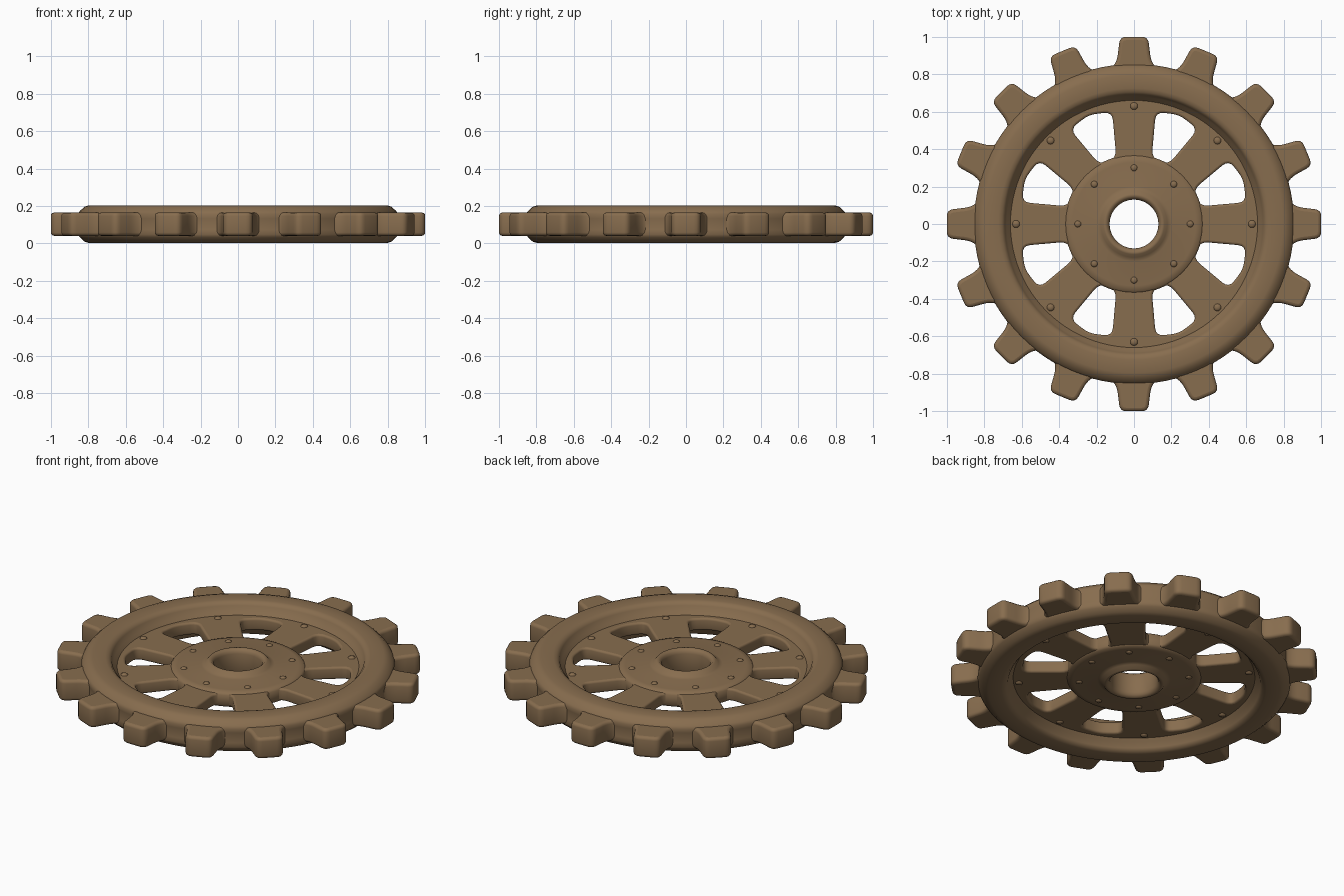
import bpy, bmesh
from math import cos, sin, pi, radians
from mathutils import Vector, Matrix

cube = bpy.data.objects.get("Cube")
if cube:
    bpy.data.objects.remove(cube, do_unlink=True)

MID = 0.103  # height of the wheel's middle plane

brown = bpy.data.materials.new("worn brown metal")
color = (0.245, 0.153, 0.077, 1)
brown.diffuse_color = color
brown.use_nodes = True
shader = brown.node_tree.nodes["Principled BSDF"]
shader.inputs["Base Color"].default_value = color
shader.inputs["Roughness"].default_value = 0.8


def finish(name, mesh, angle=40):
    """Link a mesh as a named, smooth shaded part on the middle plane."""
    mesh.materials.clear()
    mesh.materials.append(brown)
    obj = bpy.data.objects.new(name, mesh)
    bpy.context.collection.objects.link(obj)
    obj.location.z = MID
    bpy.ops.object.select_all(action="DESELECT")
    obj.select_set(True)
    bpy.context.view_layer.objects.active = obj
    bpy.ops.object.shade_smooth_by_angle(angle=radians(angle))
    return obj


def from_bmesh(name, bm, angle=40):
    bmesh.ops.recalc_face_normals(bm, faces=bm.faces)
    mesh = bpy.data.meshes.new(name)
    bm.to_mesh(mesh)
    bm.free()
    return finish(name, mesh, angle)


def lathe(name, half):
    """Spin a (radius, height) half profile, mirrored below the middle plane."""
    loop = half + [(r, -z) for r, z in reversed(half)]
    bm = bmesh.new()
    verts = [bm.verts.new((r, 0, z)) for r, z in loop]
    edges = [bm.edges.new((v, verts[i - 1])) for i, v in enumerate(verts)]
    bmesh.ops.spin(bm, geom=verts + edges, cent=(0, 0, 0), axis=(0, 0, 1),
                   angle=2 * pi, steps=96)
    bmesh.ops.remove_doubles(bm, verts=bm.verts, dist=0.0005)
    return from_bmesh(name, bm, 50)


def rounded(points, radius, steps=4):
    """Round every corner of a closed outline."""
    out = []
    for i, p in enumerate(points):
        before, after = points[i - 1], points[(i + 1) % len(points)]
        a = p + (before - p).normalized() * min(radius, (before - p).length * 0.45)
        b = p + (after - p).normalized() * min(radius, (after - p).length * 0.45)
        for k in range(steps + 1):
            t = k / steps
            out.append(a * (1 - t) ** 2 + p * 2 * t * (1 - t) + b * t * t)
    return out


def turned(points, angle):
    turn = Matrix.Rotation(angle, 2)
    return [turn @ p for p in points]


def circle(radius, count=96):
    return [Vector((radius * cos(2 * pi * i / count), radius * sin(2 * pi * i / count)))
            for i in range(count)]


def plate(name, outlines, half_height, bevel):
    """Filled flat outlines with holes, thickened and with rounded edges."""
    curve = bpy.data.curves.new(name + " outline", "CURVE")
    curve.dimensions = "2D"
    curve.fill_mode = "BOTH"
    curve.extrude = half_height - bevel
    curve.bevel_depth = bevel
    curve.bevel_resolution = 2
    curve.offset = -bevel
    for points in outlines:
        spline = curve.splines.new("POLY")
        spline.points.add(len(points) - 1)
        for target, p in zip(spline.points, points):
            target.co = (p.x, p.y, 0, 1)
        spline.use_cyclic_u = True
    helper = bpy.data.objects.new(name + " helper", curve)
    bpy.context.collection.objects.link(helper)
    graph = bpy.context.evaluated_depsgraph_get()
    mesh = bpy.data.meshes.new_from_object(helper.evaluated_get(graph))
    bpy.data.objects.remove(helper, do_unlink=True)
    mesh.name = name
    return finish(name, mesh)


# Toothed crown: one tooth repeated sixteen times around the rim
tooth = [Vector(p) for p in ((0.832, -0.118), (0.875, -0.09), (1.0, -0.075),
                             (1.0, 0.075), (0.875, 0.09), (0.832, 0.118))]
crown = [p for i in range(16) for p in turned(tooth, i * pi / 8)]
plate("toothed_crown", [rounded(crown, 0.035), circle(0.75)], 0.062, 0.018)

# Raised rim, standing proud of the teeth and the web
lathe("outer_rim", [(0.655, 0.02), (0.66, 0.036), (0.68, 0.048), (0.69, 0.08),
                    (0.705, 0.096), (0.725, 0.1), (0.795, 0.101), (0.82, 0.093),
                    (0.845, 0.07), (0.855, 0.055), (0.85, 0.03)])

# Web with eight rounded windows that leave the spokes
corners = ((0.365, -7.5), (0.61, -11.5), (0.632, 0), (0.61, 11.5), (0.365, 7.5))
window = [Vector((r * cos(radians(a)), r * sin(radians(a)))) for r, a in corners]
window = rounded(window, 0.045)
windows = [turned(window, (i + 0.5) * pi / 4) for i in range(8)]
plate("spoked_web", [circle(0.67)] + windows + [circle(0.2)], 0.036, 0.012)

# Hub disc with a raised collar around the bore
lathe("hub", [(0.13, 0.05), (0.135, 0.064), (0.147, 0.076), (0.162, 0.075),
              (0.178, 0.055), (0.2, 0.049), (0.33, 0.047), (0.36, 0.042),
              (0.37, 0.03)])


# Low rivets on both sides of the spokes and the hub
def rivets(name, radius, height, size):
    bm = bmesh.new()
    for i in range(8):
        for side in (-1, 1):
            a = i * pi / 4
            place = Matrix.Translation((radius * cos(a), radius * sin(a), side * height))
            bmesh.ops.create_uvsphere(bm, u_segments=12, v_segments=6, radius=size,
                                      matrix=place @ Matrix.Diagonal((1, 1, 0.5, 1)))
    return from_bmesh(name, bm)


rivets("spoke_rivets", 0.63, 0.036, 0.02)
rivets("hub_rivets", 0.3, 0.047, 0.018)
